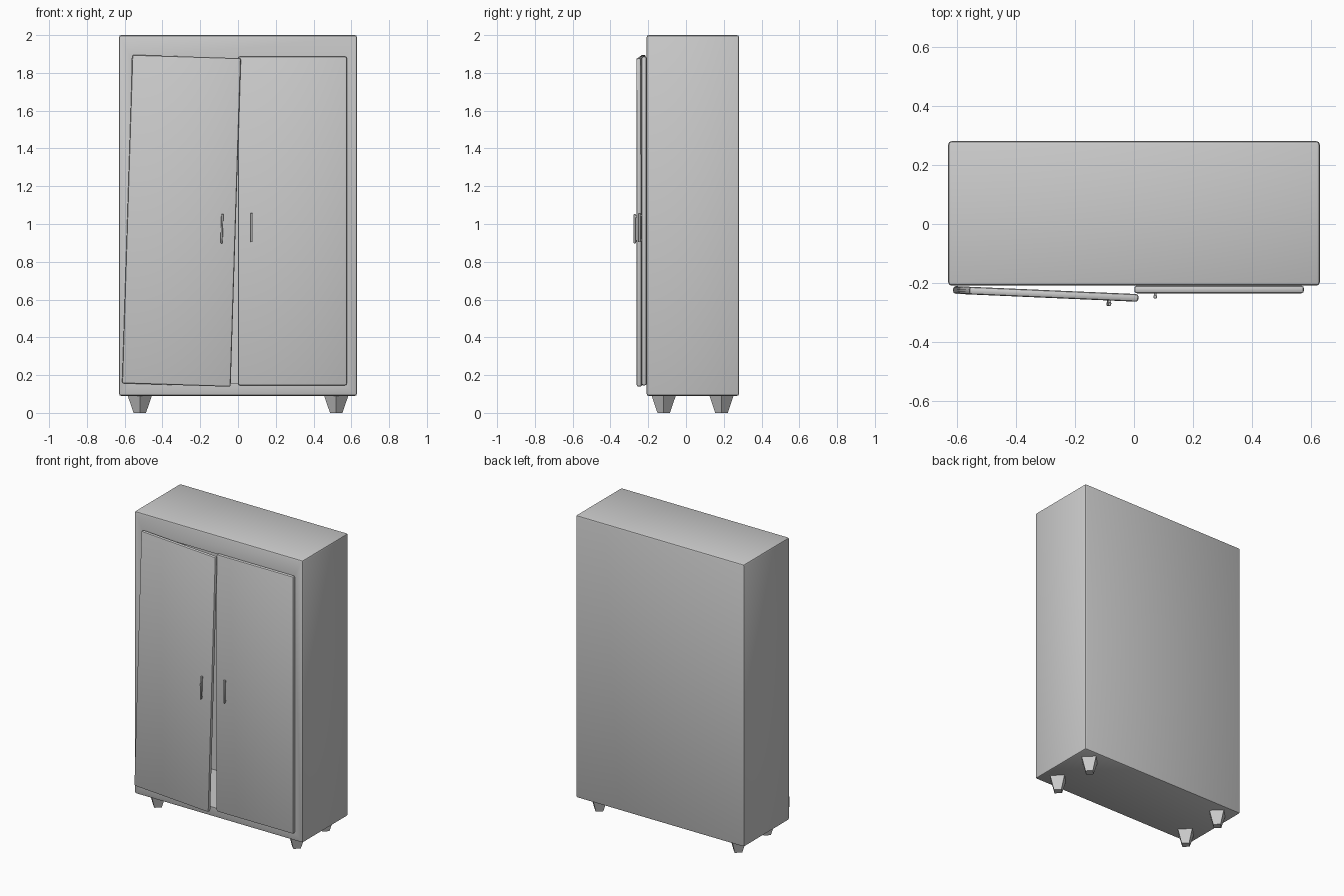
import bpy, bmesh, math
from mathutils import Vector, Matrix

if "Cube" in bpy.data.objects:
    bpy.data.objects.remove(bpy.data.objects["Cube"])


def box(bm, center, size, bevel=0.0, segments=2):
    verts = bmesh.ops.create_cube(
        bm, size=1, matrix=Matrix.Translation(center) @ Matrix.Diagonal((*size, 1)))["verts"]
    if bevel:
        edges = list({e for v in verts for e in v.link_edges})
        bmesh.ops.bevel(bm, geom=edges, offset=bevel, segments=segments,
                        profile=0.5, affect='EDGES')


def finish(bm, name, smooth=True):
    bmesh.ops.recalc_face_normals(bm, faces=bm.faces)
    mesh = bpy.data.meshes.new(name)
    bm.to_mesh(mesh)
    bm.free()
    obj = bpy.data.objects.new(name, mesh)
    bpy.context.collection.objects.link(obj)
    if smooth:
        bpy.ops.object.select_all(action='DESELECT')
        obj.select_set(True)
        bpy.context.view_layer.objects.active = obj
        bpy.ops.object.shade_smooth_by_angle(angle=math.radians(40))
    return obj


# Cabinet: rounded box, hollowed from the front
FRONT, BACK = -0.209, 0.281
bm = bmesh.new()
box(bm, (0, (FRONT + BACK) / 2, 1.045), (1.26, BACK - FRONT, 1.91), 0.012)
bm.normal_update()
face = min(bm.faces, key=lambda f: f.calc_center_median().y)
bmesh.ops.inset_region(bm, faces=[face], thickness=0.04)
for v in face.verts:
    v.co.x = math.copysign(0.565, v.co.x)
    v.co.z = 0.155 if v.co.z < 1 else 1.875
ext = bmesh.ops.extrude_face_region(bm, geom=[face])
for g in ext["geom"]:
    if isinstance(g, bmesh.types.BMVert):
        g.co.y = 0.24
if face.is_valid:
    bmesh.ops.delete(bm, geom=[face], context='FACES_ONLY')
finish(bm, "cabinet_body")


# Doors, each with a bar handle near the middle of the cabinet
def door(side, sx, location, rotation):
    bm = bmesh.new()
    box(bm, (0, 0, 0), (0.575, 0.026, 1.74), 0.009)
    panel = finish(bm, side + "_door")
    bm = bmesh.new()
    hx = -sx * 0.2165
    box(bm, (hx, -0.025, -0.035), (0.011, 0.012, 0.155), 0.002, 1)
    for dz in (-0.065, 0.065):
        box(bm, (hx, -0.017, -0.035 + dz), (0.008, 0.012, 0.01))
    handle = finish(bm, side + "_handle")
    handle.parent = panel
    panel.location = location
    panel.rotation_euler = rotation


door("right", 1, (0.2885, -0.222, 1.016), (0, 0, 0))
door("left", -1, (-0.299, -0.237, 1.017), (0, math.radians(1.8), math.radians(-2.5)))

# Tapered four-sided feet
for xn, x in (("left", -0.52), ("right", 0.52)):
    for yn, y in (("front", -0.118), ("back", 0.188)):
        bm = bmesh.new()
        bmesh.ops.create_cone(bm, cap_ends=True, segments=4, radius1=0.033,
                              radius2=0.065, depth=0.094,
                              matrix=Matrix.Translation((x, y, 0.047)))
        finish(bm, f"{yn}_{xn}_foot", smooth=False)
